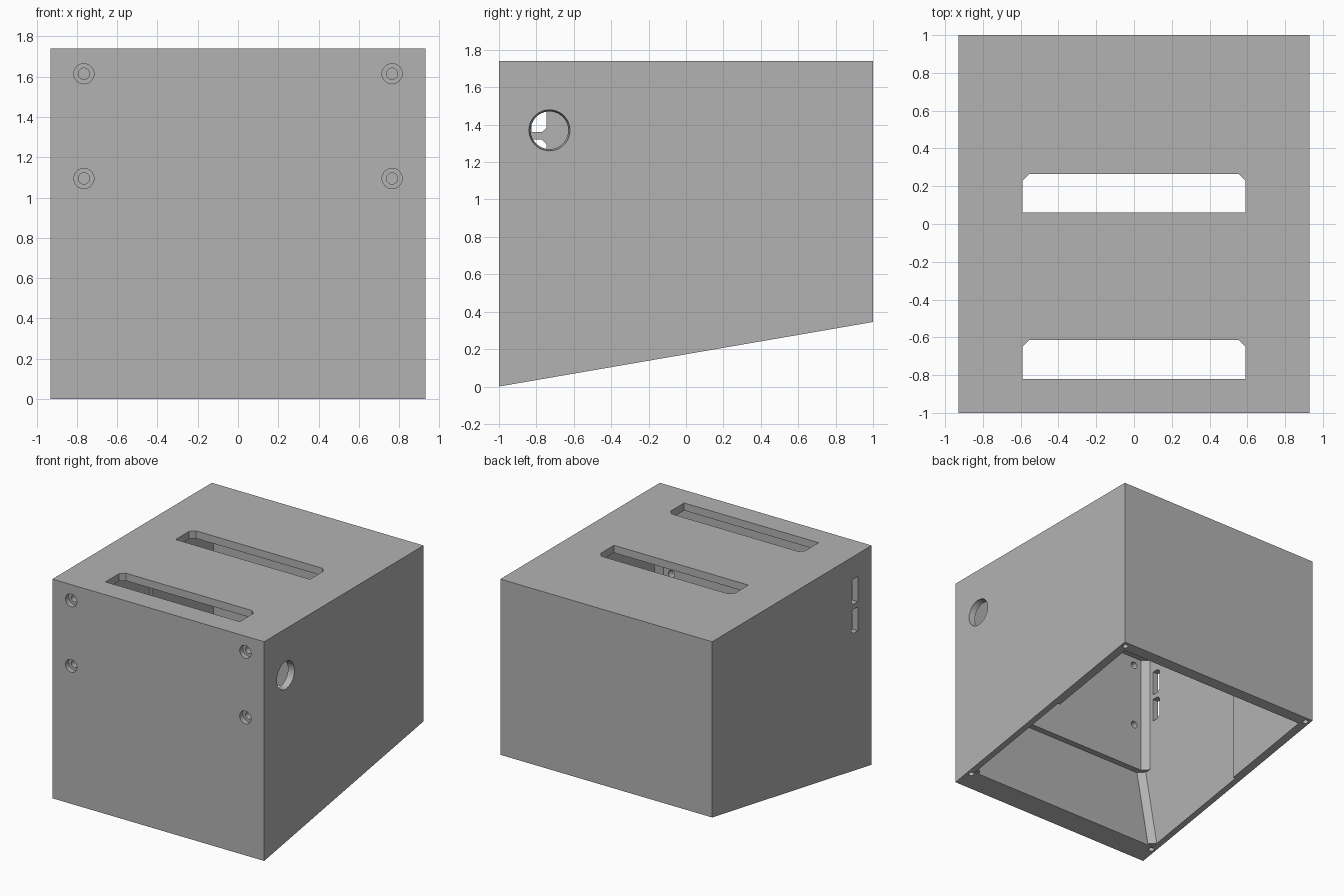
import bpy, bmesh, math
from mathutils import Vector

if "Cube" in bpy.data.objects:
    bpy.data.objects.remove(bpy.data.objects["Cube"])

HALF_X, TOP = 0.93, 1.74
AXES = {"x": lambda a, b, h: (h, a, b),
        "y": lambda a, b, h: (a, h, b),
        "z": lambda a, b, h: (a, b, h)}

grey = bpy.data.materials.new("plain_grey")
grey.use_nodes = True
colour = (0.45, 0.45, 0.45, 1)
grey.diffuse_color = colour
grey.node_tree.nodes["Principled BSDF"].inputs["Base Color"].default_value = colour


def loft(name, first, last):
    """Closed solid between two matching outlines."""
    bm = bmesh.new()
    a = [bm.verts.new(p) for p in first]
    b = [bm.verts.new(p) for p in last]
    bm.faces.new(a)
    bm.faces.new(b)
    for i in range(len(a)):
        j = (i + 1) % len(a)
        bm.faces.new((a[i], a[j], b[j], b[i]))
    bmesh.ops.recalc_face_normals(bm, faces=bm.faces)
    mesh = bpy.data.meshes.new(name)
    bm.to_mesh(mesh)
    bm.free()
    mesh.materials.append(grey)
    obj = bpy.data.objects.new(name, mesh)
    bpy.context.collection.objects.link(obj)
    return obj


def prism(name, outline, axis, low, high):
    place = AXES[axis]
    return loft(name, [place(a, b, low) for a, b in outline],
                [place(a, b, high) for a, b in outline])


def bore(name, centre, axis, low, high, r1, r2, sides=48):
    def ring(r, h):
        turn = [2 * math.pi * i / sides for i in range(sides)]
        return [AXES[axis](centre[0] + r * math.cos(t), centre[1] + r * math.sin(t), h) for t in turn]
    return loft(name, ring(r1, low), ring(r2, high))


# Housing with a sloped underside
housing = prism("housing", [(-1, 0), (1, 0.345), (1, TOP), (-1, TOP)], "x", -HALF_X, HALF_X)
cutters = []

# Hollow interior: ledge and tapered lower front, thicker side walls at the rear
ceiling = 1.68
cutters.append(prism("front_cavity", [(0.15, ceiling), (-0.91, ceiling), (-0.91, 0.72), (-0.96, 0.72),
                     (-0.83, 0.03), (-0.83, -0.2), (0.15, -0.2)], "x", -0.88, 0.88))
cutters.append(prism("rear_cavity", [(0.1, ceiling), (0.1, -0.2), (0.92, -0.2), (0.92, ceiling)],
                     "x", -0.86, 0.86))

# Long slots through the top
for y in (-0.82, 0.06):
    back = y + 0.205
    cutters.append(prism("top_slot", [(-0.59, y), (0.59, y), (0.59, back - 0.035), (0.555, back),
                         (-0.555, back), (-0.59, back - 0.035)], "z", 1.6, 1.8))

# Two small slots through one side
for z0, z1 in ((1.13, 1.32), (1.36, 1.56)):
    cutters.append(prism("side_slot", [(-0.826, z0), (-0.77, z0), (-0.745, z0 + 0.025),
                         (-0.745, z1 - 0.025), (-0.77, z1), (-0.826, z1)], "x", -1, -0.84))

# Round tapered opening through the other side
cutters.append(bore("side_opening", (-0.73, 1.37), "x", 0.84, HALF_X, 0.093, 0.11))
cutters.append(bore("side_opening_mouth", (-0.73, 1.37), "x", HALF_X - 0.002, 1, 0.11, 0.11))

for side in (-1, 1):
    # Counterbored screw holes in the front
    for z in (1.095, 1.615):
        cutters.append(bore("screw_hole", (side * 0.765, z), "y", -1.1, -0.85, 0.028, 0.028, 32))
        cutters.append(bore("screw_head", (side * 0.765, z), "y", -1.1, -0.96, 0.05, 0.05, 32))
    # Blind fixing holes in the bottom rim
    for y, depth in ((-0.86, 0.12), (0.96, 0.44)):
        cutters.append(bore("rim_hole", (side * 0.892, y), "z", -0.1, depth, 0.021, 0.021, 24))

for cutter in cutters:
    cutter.hide_render = True
    cut = housing.modifiers.new(cutter.name, "BOOLEAN")
    cut.operation = "DIFFERENCE"
    cut.solver = "EXACT"
    cut.object = cutter

# Bake the cuts, then drop the cutters
bpy.context.view_layer.update()
graph = bpy.context.evaluated_depsgraph_get()
result = bpy.data.meshes.new_from_object(housing.evaluated_get(graph))
housing.modifiers.clear()
housing.data = result
for cutter in cutters:
    bpy.data.objects.remove(cutter)

bpy.ops.object.select_all(action="DESELECT")
housing.select_set(True)
bpy.context.view_layer.objects.active = housing
bpy.ops.object.shade_smooth_by_angle(angle=math.radians(30))

# Chamfer strips in the inner front corners
for label, side in (("left", 1), ("right", -1)):
    def section(y, z):
        return [Vector(p) for p in ((side * 0.885, y - 0.01, z), (side * 0.835, y - 0.01, z),
                                    (side * 0.835, y, z), (side * 0.88, y + 0.05, z),
                                    (side * 0.885, y + 0.05, z))]
    loft(label + "_upper_corner_strip", section(-0.91, 1.69), section(-0.91, 0.72))
    loft(label + "_lower_corner_strip", section(-0.96, 0.72), section(-0.83, 0.04))
